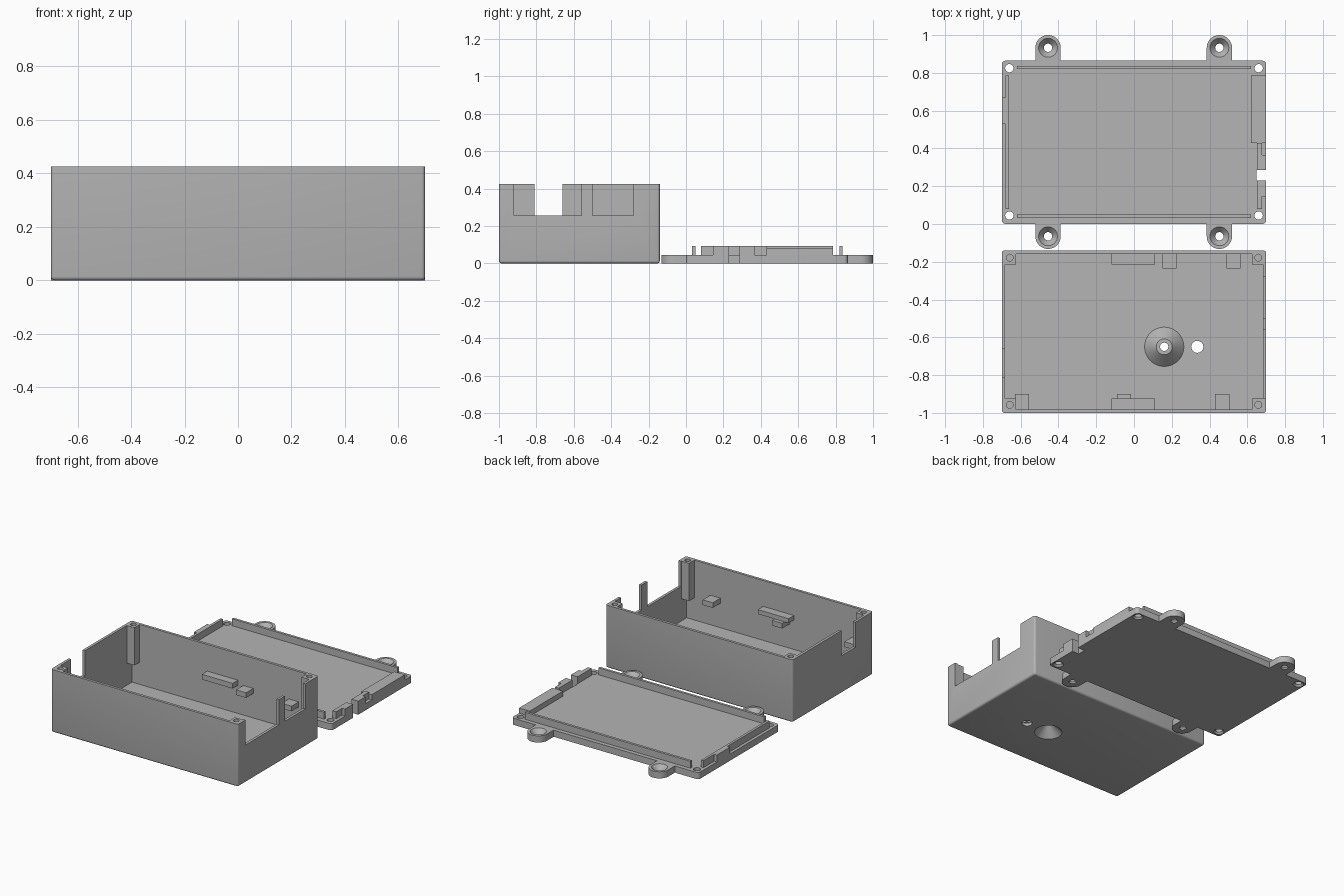
import bpy, bmesh, math
from mathutils import Matrix, Vector

if "Cube" in bpy.data.objects:
    bpy.data.objects.remove(bpy.data.objects["Cube"], do_unlink=True)

grey = bpy.data.materials.new("plain grey plastic")
grey.use_nodes = True
GREY = (0.46, 0.46, 0.46, 1)
grey.diffuse_color = GREY
grey.node_tree.nodes["Principled BSDF"].inputs["Base Color"].default_value = GREY


def finish(name, bm):
    bmesh.ops.recalc_face_normals(bm, faces=bm.faces)
    mesh = bpy.data.meshes.new(name)
    bm.to_mesh(mesh)
    bm.free()
    mesh.materials.append(grey)
    obj = bpy.data.objects.new(name, mesh)
    bpy.context.collection.objects.link(obj)
    return obj


def block(name, x, y, z, corner=0, bottom=False):
    """Box from (low, high) ranges, optionally with rounded corners."""
    bm = bmesh.new()
    bmesh.ops.create_cube(bm, size=1)
    for v in bm.verts:
        v.co = Vector([r[0] if c < 0 else r[1] for c, r in zip(v.co, (x, y, z))])
    if corner:
        edges = []
        for e in bm.edges:
            a, b = (v.co.z for v in e.verts)
            if abs(a - b) > 0.001 or (bottom and max(a, b) < z[0] + 0.001):
                edges.append(e)
        bmesh.ops.bevel(bm, geom=edges, offset=corner, segments=4, profile=0.5, affect='EDGES')
    return finish(name, bm)


def cone(name, x, y, z, r_low, r_high):
    bm = bmesh.new()
    place = Matrix.Translation((x, y, (z[0] + z[1]) / 2))
    bmesh.ops.create_cone(bm, cap_ends=True, segments=40, radius1=r_low,
                          radius2=r_high, depth=z[1] - z[0], matrix=place)
    return finish(name, bm)


def cut(obj, *cutters):
    """Subtract the cutters and keep only the finished mesh."""
    for c in cutters:
        mod = obj.modifiers.new("cut", 'BOOLEAN')
        mod.operation, mod.solver, mod.object = 'DIFFERENCE', 'EXACT', c
    graph = bpy.context.evaluated_depsgraph_get()
    mesh = bpy.data.meshes.new_from_object(obj.evaluated_get(graph))
    obj.modifiers.clear()
    obj.data = mesh
    for c in cutters:
        bpy.data.objects.remove(c, do_unlink=True)


def smooth(obj):
    for o in bpy.context.selected_objects:
        o.select_set(False)
    obj.select_set(True)
    bpy.context.view_layer.objects.active = obj
    bpy.ops.object.shade_smooth_by_angle(angle=math.radians(32))


# Dimensions
W, T, H = 0.7, 0.018, 0.425
FRONT, BACK = -1.0, -0.14
IN_X, IN_F, IN_B = W - T, FRONT + T, BACK - T
OPEN_Z = (0.255, 0.6)
LID_BACK, LID_Z = 0.865, 0.045
RIB_Z = (LID_Z, 0.092)

# Open case with cable openings in both ends
case = block("case_shell", (-W, W), (FRONT, BACK), (0, H), 0.014, True)
cut(case, block("cavity", (-IN_X, IN_X), (IN_F, IN_B), (0.02, 1)))
cut(case,
    block("opening", (0.6, 0.8), (-0.92, -0.56), OPEN_Z),
    block("opening", (0.6, 0.8), (-0.50, -0.28), OPEN_Z),
    block("opening", (-0.8, -0.6), (-0.81, -0.66), OPEN_Z),
    cone("hole", 0.335, -0.65, (-0.1, 0.1), 0.032, 0.032),
    cone("hole", 0.16, -0.65, (-0.1, 0.1), 0.104, 0.104))
smooth(case)

# Funnel in the floor: raised inside, hollow underneath
profile = [(0.087, 0), (0.104, 0), (0.104, 0.02), (0.042, 0.085),
           (0.022, 0.085), (0.022, 0.065)]
bm = bmesh.new()
verts = [bm.verts.new((r, 0, z)) for r, z in profile]
edges = [bm.edges.new((verts[i - 1], verts[i])) for i in range(len(verts))]
bmesh.ops.spin(bm, geom=verts + edges, cent=(0, 0, 0), axis=(0, 0, 1),
               angle=math.tau, steps=40)
bmesh.ops.remove_doubles(bm, verts=bm.verts, dist=0.0005)
bmesh.ops.translate(bm, verts=bm.verts, vec=(0.16, -0.65, 0))
smooth(finish("floor_funnel", bm))

# Screw posts hanging in the case corners
for side, s in (("left", 1), ("right", -1)):
    for end, y, hole_y in (("front", (IN_F, -0.925), -0.958),
                           ("back", (-0.215, IN_B), -0.178)):
        x = sorted((s * 0.625, s * IN_X))
        post = block(f"{end}_{side}_screw_post", x, y, (0.17, H))
        cut(post, cone("hole", s * 0.658, hole_y, (0.25, 0.6), 0.018, 0.018))
        smooth(post)

# Board supports and clips on the long walls
for x in (0.15, 0.49):
    block("back_board_support", (x, x + 0.075), (-0.235, IN_B), (0.185, 0.22))
for x in (-0.63, -0.09, 0.43):
    block("front_board_support", (x, x + 0.075), (IN_F, -0.90), (0.185, 0.22))
block("back_board_clip", (-0.12, 0.11), (-0.215, IN_B), (0.21, 0.245))
block("front_board_clip", (-0.12, 0.11), (IN_F, -0.925), (0.22, 0.25))

# Lid plate with corner holes and a cable notch
lid = block("lid_plate", (-W, W), (0, LID_BACK), (0, LID_Z), 0.02)
holes = [block("notch", (0.648, 0.8), (0.23, 0.285), (-0.1, 0.2))]
for x in (-0.66, 0.66):
    for y in (0.045, 0.825):
        holes.append(cone("hole", x, y, (-0.1, 0.1), 0.022, 0.022))
cut(lid, *holes)
sinks = [cone("sink", x, y, (-0.01, 0.012), 0.042, 0.022)
         for x in (-0.66, 0.66) for y in (0.045, 0.825)]
cut(lid, *sinks)
smooth(lid)

# Ribs and plugs standing on the lid
block("front_lid_rib", (-0.62, 0.62), (0.033, 0.05), RIB_Z)
block("back_lid_rib", (-0.62, 0.62), (0.82, 0.837), RIB_Z)
block("right_lid_rib", (-0.68, -0.663), (0.08, 0.785), RIB_Z)
block("right_opening_plug", (-W, -0.68), (0.53, 0.67), RIB_Z)
block("left_wide_plug", (0.62, W), (0.43, 0.785), (LID_Z, 0.08))
for y, plug in (((0.08, 0.23), (0.145, 0.23)), ((0.285, 0.43), (0.285, 0.365))):
    block("left_lid_rib", (0.65, 0.678), y, RIB_Z)
    block("left_opening_plug", (0.678, W), plug, RIB_Z)

# Mounting ears with countersunk holes
R = 0.067
for x in (-0.455, 0.452):
    for end, edge, cy, d in (("front", 0, -0.065, -1), ("back", LID_BACK, 0.933, 1)):
        bm = bmesh.new()
        outline = [(x + R, edge)]
        for i in range(25):
            a = math.pi * i / 24
            outline.append((x + R * math.cos(a), cy + d * R * math.sin(a)))
        outline.append((x - R, edge))
        face = bm.faces.new([bm.verts.new((px, py, 0)) for px, py in outline])
        top = bmesh.ops.extrude_face_region(bm, geom=[face])["geom"]
        bmesh.ops.translate(bm, vec=(0, 0, LID_Z),
                            verts=[v for v in top if isinstance(v, bmesh.types.BMVert)])
        ear = finish(f"{end}_mounting_ear", bm)
        cut(ear, cone("hole", x, cy, (-0.1, 0.1), 0.022, 0.022))
        cut(ear, cone("sink", x, cy, (0.012, 0.0451), 0.022, 0.05))
        smooth(ear)
